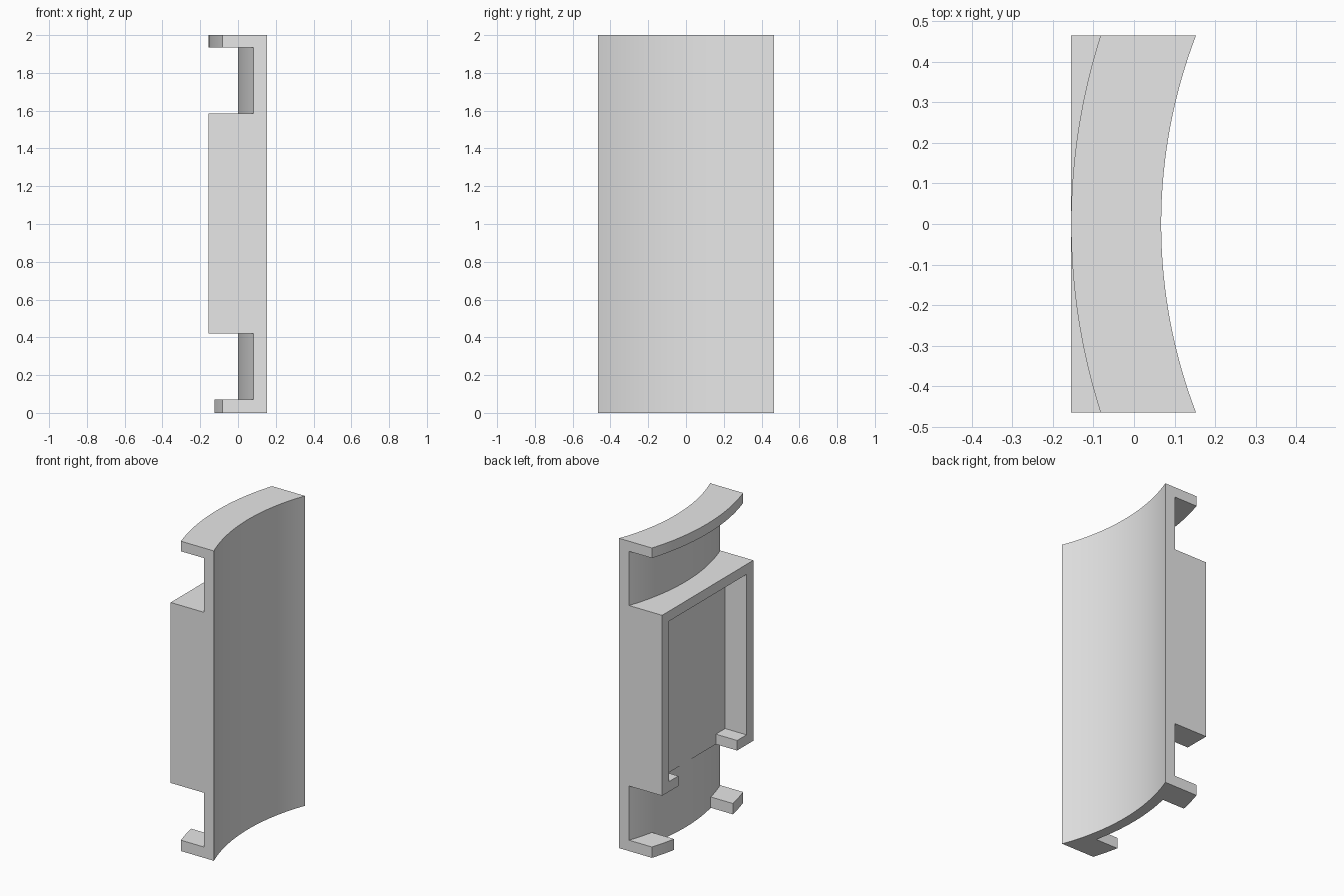
import bpy, bmesh, math

if "Cube" in bpy.data.objects:
    bpy.data.objects.remove(bpy.data.objects["Cube"])

CX = 1.367                                  # common centre of all the arcs
R_IN, R_WALL, R_RIM = 1.30, 1.367, 1.522    # inner face, wall back, rim edge
HALF, GAP, SIDE = 0.465, 0.30, 0.395        # half width, clip gap, recess half width
BACK, PANEL = -0.155, -0.003                # case back plane, recess floor
STEP = 0.015

grey = bpy.data.materials.new("light grey")
grey.diffuse_color = (0.8, 0.8, 0.8, 1)
grey.use_nodes = True
grey.node_tree.nodes["Principled BSDF"].inputs["Base Color"].default_value = grey.diffuse_color


def arc(r, y0, y1):
    """Points on the arc of radius r from y0 to y1."""
    n = max(1, round(abs(y1 - y0) / STEP))
    ys = [y0 + (y1 - y0) * i / n for i in range(n + 1)]
    return [(CX - math.sqrt(r * r - y * y), y) for y in ys]


def part(name, *layers):
    """Stack of upright prisms, each given as (outline, z0, z1)."""
    bm = bmesh.new()
    for outline, z0, z1 in layers:
        face = bm.faces.new([bm.verts.new((x, y, z0)) for x, y in outline])
        top = bmesh.ops.extrude_face_region(bm, geom=[face])
        verts = [v for v in top["geom"] if isinstance(v, bmesh.types.BMVert)]
        bmesh.ops.translate(bm, verts=verts, vec=(0, 0, z1 - z0))
    bmesh.ops.recalc_face_normals(bm, faces=bm.faces)
    mesh = bpy.data.meshes.new(name)
    bm.to_mesh(mesh)
    bm.free()
    mesh.materials.append(grey)
    obj = bpy.data.objects.new(name, mesh)
    bpy.context.collection.objects.link(obj)
    bpy.ops.object.select_all(action='DESELECT')
    obj.select_set(True)
    bpy.context.view_layer.objects.active = obj
    bpy.ops.object.shade_smooth_by_angle(angle=math.radians(30))


def band(r_out, r_in, y0, y1):
    return arc(r_out, y0, y1) + arc(r_in, y1, y0)


def pocket(w):
    """Case outline with a pocket of half width w open to the back."""
    return arc(R_WALL, -HALF, HALF) + [
        (BACK, HALF), (BACK, w), (PANEL, w),
        (PANEL, -w), (BACK, -w), (BACK, -HALF)]


# Full height curved wall
part("curved_wall", (band(R_WALL, R_IN, -HALF, HALF), 0, 2))

# Rim along the top
part("top_rim", (band(R_RIM, R_WALL, -HALF, HALF), 1.935, 2))

# Two short tabs at the bottom corners
for label, s in (("front", -1), ("back", 1)):
    part(label + "_bottom_tab", (band(R_RIM, R_WALL, s * GAP, s * HALF), 0, 0.07))

# Middle case: lower lips, open pocket, closed top
block = arc(R_WALL, -HALF, HALF) + [(BACK, HALF), (BACK, -HALF)]
part("middle_case",
     (pocket(GAP), 0.42, 0.485),
     (pocket(SIDE), 0.485, 1.52),
     (block, 1.52, 1.585))
